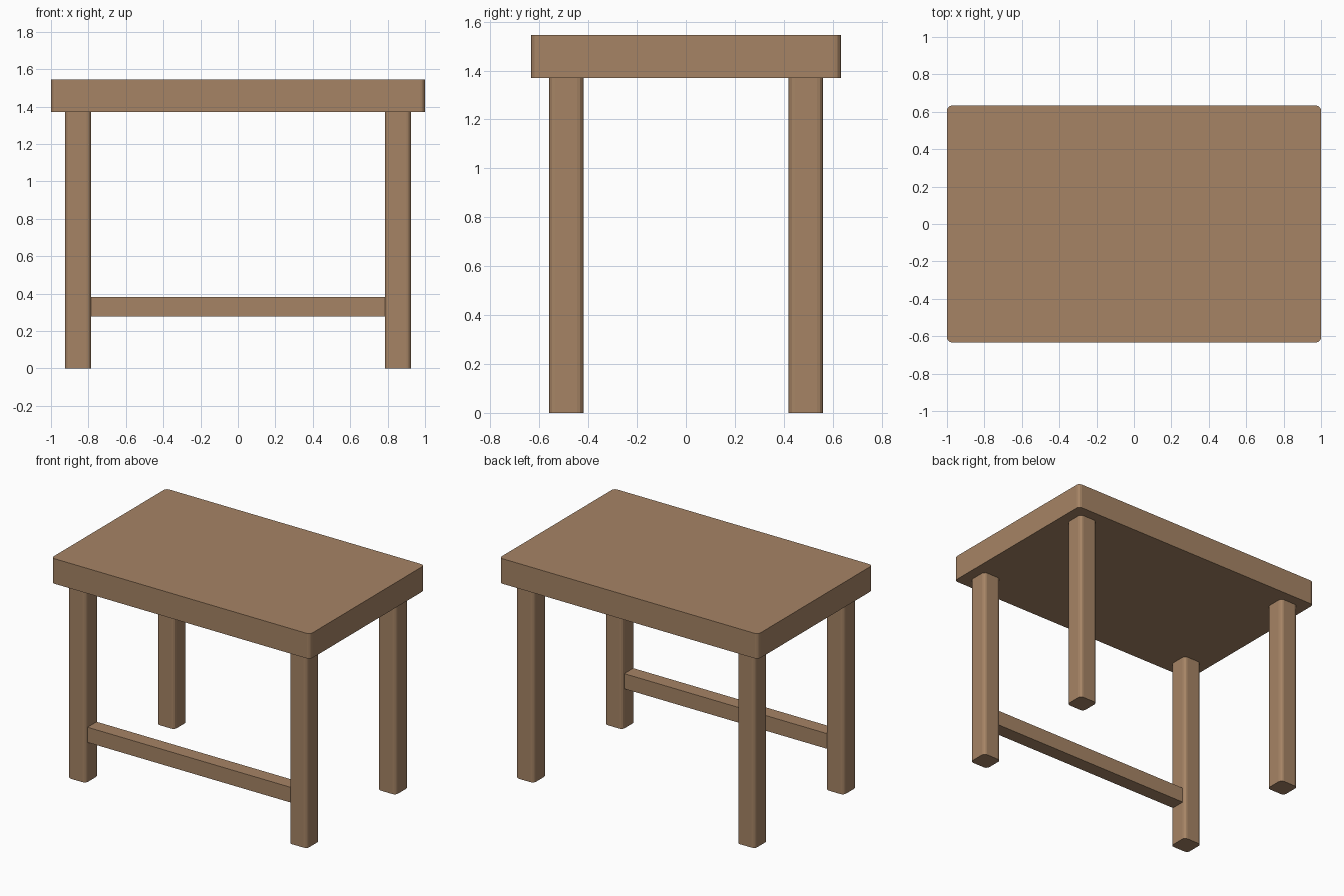
import bpy, bmesh

if "Cube" in bpy.data.objects:
    bpy.data.objects.remove(bpy.data.objects["Cube"])

wood = bpy.data.materials.new("wood")
wood.diffuse_color = (0.38, 0.23, 0.13, 1)
wood.use_nodes = True
wood.node_tree.nodes["Principled BSDF"].inputs["Base Color"].default_value = wood.diffuse_color


def block(name, x, y, z, round_corners=0.0):
    """Box from (min, max) ranges, optionally with rounded upright edges."""
    bm = bmesh.new()
    bmesh.ops.create_cube(bm, size=1)
    for v in bm.verts:
        v.co = [r[0] if c < 0 else r[1] for c, r in zip(v.co, (x, y, z))]
    if round_corners:
        upright = [e for e in bm.edges
                   if abs(e.verts[0].co.z - e.verts[1].co.z) > 0.01]
        bmesh.ops.bevel(bm, geom=upright, offset=round_corners, segments=3,
                        profile=0.5, affect='EDGES')
    mesh = bpy.data.meshes.new(name)
    bm.to_mesh(mesh)
    bm.free()
    mesh.materials.append(wood)
    obj = bpy.data.objects.new(name, mesh)
    bpy.context.collection.objects.link(obj)
    return obj


UNDERSIDE = 1.37
LEG_X, LEG_Y, HALF = 0.855, 0.49, 0.07

# Thick table top
block("table_top", (-1, 1), (-0.633, 0.633), (UNDERSIDE, 1.545), 0.025)

# Four square legs
for side, sx in (("left", -1), ("right", 1)):
    for end, sy in (("front", -1), ("back", 1)):
        cx, cy = sx * LEG_X, sy * LEG_Y
        block(f"{end}_{side}_leg", (cx - HALF, cx + HALF),
              (cy - HALF, cy + HALF), (0, UNDERSIDE), 0.025)

# Single stretcher rail between the front legs
reach = LEG_X - HALF
block("front_stretcher", (-reach, reach),
      (-LEG_Y - 0.05, -LEG_Y + 0.05), (0.277, 0.383))
